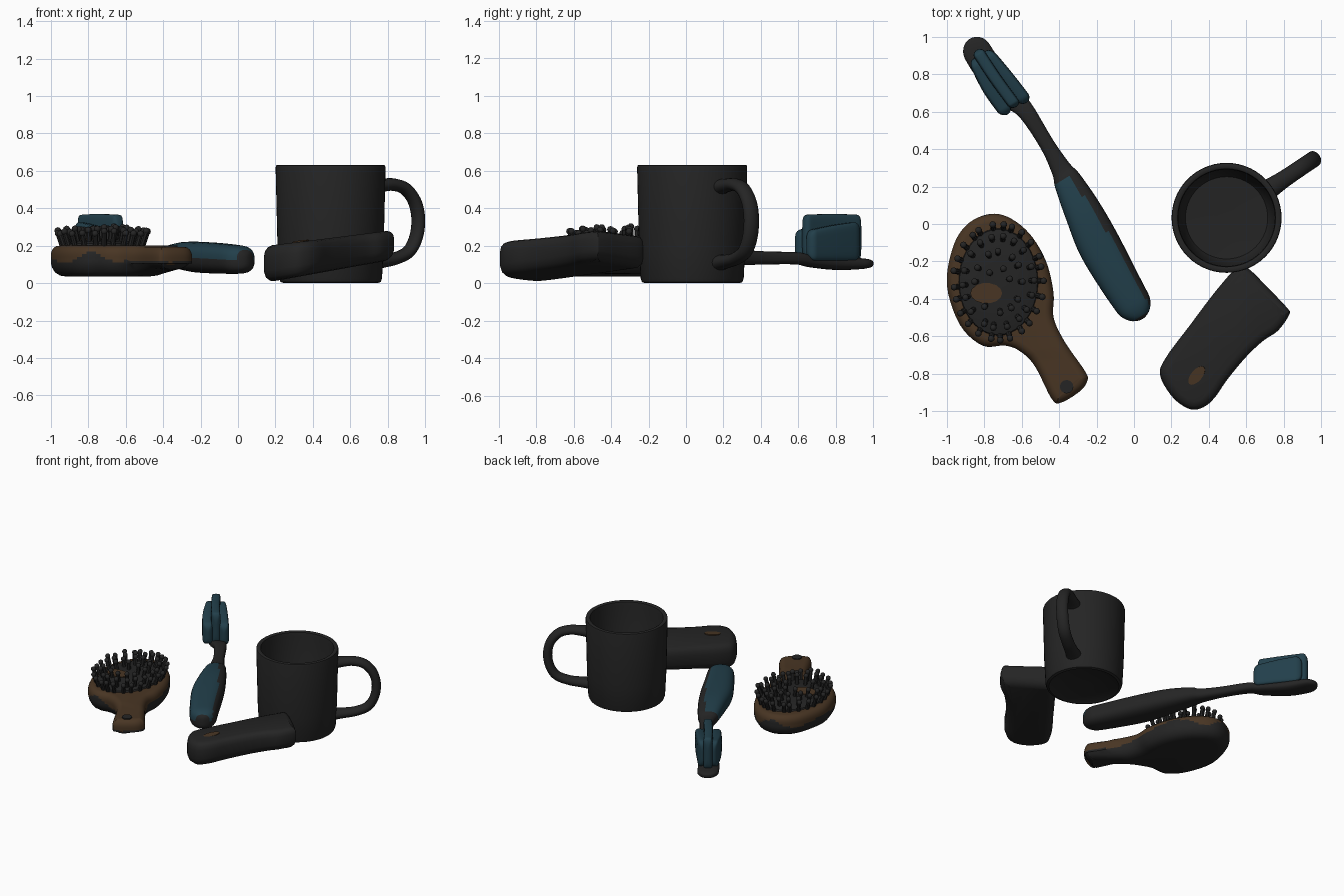
import bpy, bmesh, math, random
from mathutils import Vector, Matrix

if "Cube" in bpy.data.objects:
    bpy.data.objects.remove(bpy.data.objects["Cube"])

random.seed(4)


def material(name, rgb):
    m = bpy.data.materials.new(name)
    m.diffuse_color = (*rgb, 1)
    m.use_nodes = True
    m.node_tree.nodes["Principled BSDF"].inputs["Base Color"].default_value = m.diffuse_color
    return m


DARK = material("charcoal", (0.018, 0.018, 0.018))
TEAL = material("dark teal", (0.016, 0.050, 0.070))
BROWN = material("dark brown wood", (0.066, 0.036, 0.017))


def finish(name, bm, mats, rule=None):
    bmesh.ops.recalc_face_normals(bm, faces=bm.faces)
    if rule:
        for f in bm.faces:
            f.material_index = rule(f.calc_center_median(), f.normal)
    me = bpy.data.meshes.new(name)
    bm.to_mesh(me)
    bm.free()
    for m in mats:
        me.materials.append(m)
    ob = bpy.data.objects.new(name, me)
    bpy.context.collection.objects.link(ob)
    return ob


def skin(name, rings, mats, rule=None):
    """Bridge closed rings of points and cap both ends."""
    bm = bmesh.new()
    vs = [[bm.verts.new(p) for p in r] for r in rings]
    n = len(vs[0])
    for a, b in zip(vs, vs[1:]):
        for i in range(n):
            j = (i + 1) % n
            bm.faces.new((a[i], a[j], b[j], b[i]))
    bm.faces.new(vs[0])
    bm.faces.new(vs[-1])
    return finish(name, bm, mats, rule)


def smooth(pts, closed=True, k=5):
    """Catmull-Rom through the points."""
    pts = [Vector(p) for p in pts]
    n, out = len(pts), []
    get = (lambda i: pts[i % n]) if closed else (lambda i: pts[max(0, min(n - 1, i))])
    for i in range(n if closed else n - 1):
        a, b, c, d = (get(i + o) for o in (-1, 0, 1, 2))
        for s in range(k):
            t = s / k
            out.append(0.5 * (2 * b + (c - a) * t + (2 * a - 5 * b + 4 * c - d) * t * t
                              + (3 * b - a - 3 * c + d) * t ** 3))
    if not closed:
        out.append(pts[-1])
    return out


def slab(name, outline, profile, lift, mats, rule=None):
    """Outline given clockwise; profile rows are (inset, z); lift bends z over x, y."""
    o = smooth(outline)
    n = len(o)
    rings = []
    for inset, z in profile:
        ring = []
        for i in range(n):
            t = (o[(i + 2) % n] - o[i - 2]).normalized()
            p = o[i] + Vector((t.y, -t.x)) * inset
            ring.append((p.x, p.y, z + lift(p.x, p.y, z)))
        rings.append(ring)
    return skin(name, rings, mats, rule)


def lathe(name, cx, cy, prof, mats, sx=1, sy=1, n=56):
    rings = [[(cx + r * sx * math.cos(2 * math.pi * i / n),
               cy + r * sy * math.sin(2 * math.pi * i / n), z) for i in range(n)] for r, z in prof]
    return skin(name, rings, mats)


# ---- Mug with open top
MX, MY = 0.495, 0.033
lathe("mug_body", MX, MY,
      [(0.05, 0.006), (0.24, 0.006), (0.25, 0), (0.268, 0.006), (0.275, 0.025), (0.284, 0.2),
       (0.294, 0.618), (0.291, 0.629), (0.283, 0.632), (0.27, 0.632), (0.262, 0.627),
       (0.258, 0.6), (0.24, 0.1), (0.22, 0.06), (0.05, 0.05)], [DARK])

# ---- Mug handle swept in a tilted vertical plane
ang = math.radians(34)
D, S = Vector((math.cos(ang), math.sin(ang), 0)), Vector((-math.sin(ang), math.cos(ang), 0))
path = smooth([(0.27, 0.515), (0.33, 0.522), (0.40, 0.527), (0.48, 0.505), (0.54, 0.44), (0.565, 0.35),
               (0.553, 0.25), (0.505, 0.17), (0.42, 0.132), (0.34, 0.118), (0.262, 0.11)], False)
rings = []
for i, p in enumerate(path):
    t = (path[min(i + 1, len(path) - 1)] - path[max(i - 1, 0)]).normalized()
    flare = 1 + 0.35 * (i / (len(path) - 1) * 2 - 1) ** 6
    c = Vector((MX, MY, 0)) + D * p.x + Vector((0, 0, p.y))
    nrm = D * t.y - Vector((0, 0, t.x))
    rings.append([c + nrm * 0.033 * flare * math.cos(a) + S * 0.044 * flare * math.sin(a)
                  for a in [2 * math.pi * q / 16 for q in range(16)]])
skin("mug_handle", rings, [DARK])

# ---- Toothbrush: sections (t, offset, half width, bottom, top) along a straight axis
A = Vector((-0.878, 0.99, 0))
T, P = Vector((0.525, -0.851, 0)), Vector((0.851, 0.525, 0))


def spow(v, e):
    return math.copysign(abs(v) ** e, v)


def loft(name, keys, r0, r1, e, mats, rule=None, n=28):
    rows = smooth(keys, False, 6)
    t0, t1 = keys[0][0], keys[-1][0]
    ends = [1 - math.cos(q * math.pi / 16) for q in range(9)]
    ts = sorted({t0 + r0 * q for q in ends} | {t1 - r1 * q for q in ends}
                | {r[0] for r in rows if t0 + r0 < r[0] < t1 - r1})
    rings = []
    for t in ts:
        i = next((i for i in range(len(rows) - 2) if rows[i + 1][0] >= t), len(rows) - 2)
        a, b = rows[i], rows[i + 1]
        _, off, w, zb, zt = a.lerp(b, max(0, min(1, (t - a[0]) / (b[0] - a[0]))))
        d = min((t - t0) / r0, (t1 - t) / r1, 1)
        k = max(math.sqrt(max(0, 1 - (1 - d) ** 2)), 0.06)
        w *= k
        h = (zt - zb) / 2 * k ** 0.5
        c = A + T * t + Vector((0, 0, (zb + zt) / 2))
        rings.append([c + P * (off + w * spow(math.cos(q), e)) + Vector((0, 0, h * spow(math.sin(q), e)))
                      for q in [2 * math.pi * s / n for s in range(n)]])
    return skin(name, rings, mats, rule)


def grip_rule(c, nrm):
    t, u = (c - A).dot(T), (c - A).dot(P)
    return int(0.9 < t < 1.74 and c.z > 0.125 and u < 0.065 + 0.02 * math.sin((t - 0.9) * 3.6))


loft("toothbrush_body",
     [(0, 0, .075, .08, .13), (.2, 0, .077, .07, .14), (.4, .03, .062, .085, .15), (.5, .053, .046, .1, .165),
      (.7, .055, .04, .1, .17), (.85, .05, .055, .095, .18), (.92, .045, .075, .09, .2),
      (1.1, .03, .1, .07, .22), (1.3, .01, .115, .055, .22), (1.55, 0, .105, .05, .21),
      (1.76, 0, .09, .05, .195)], 0.08, 0.10, 0.75, [DARK, TEAL], grip_rule)
# central tall bristle ridge and lower bristle tufts on both sides
loft("bristle_ridge", [(.07, 0, .033, .12, .365), (.25, .005, .033, .12, .37), (.44, .02, .033, .12, .365)],
     0.03, 0.03, 0.35, [TEAL])
for side, nm in ((-1, "left"), (1, "right")):
    loft("bristle_tuft_" + nm,
         [(.10, side * .042, .03, .12, .33), (.28, side * .057 + .005, .036, .12, .31),
          (.45, side * .058 + .02, .038, .12, .28)], 0.05, 0.04, 0.45, [TEAL])

# ---- Hairbrush body: wood above, charcoal below
slab("hairbrush_body",
     [(-1, -.33), (-.97, -.13), (-.90, -.01), (-.79, .05), (-.68, .04), (-.56, -.05), (-.47, -.2), (-.43, -.37),
      (-.43, -.5), (-.37, -.63), (-.26, -.79), (-.25, -.84), (-.29, -.895), (-.39, -.955), (-.44, -.935),
      (-.53, -.76), (-.61, -.68), (-.69, -.65), (-.81, -.65), (-.93, -.54)],
     [(.085, .035), (.05, .04), (.022, .058), (.006, .085), (0, .11), (0, .125), (0, .14), (0, .155),
      (.004, .17), (.012, .185), (.028, .197), (.045, .2)],
     lambda x, y, z: (0.04 * max(0, min(1, (-.62 - y) / .2)) if z < 0.1 else -0.006 * (y < -.7)),
     [DARK, BROWN], lambda c, n: int(c.z > 0.138 + 0.028 * math.sin(22 * c.x) or (c.y < -.7 and c.z > .12)))

# cushion with bare wood patch and hanging hole
BX, BY = -0.725, -0.31
lathe("hairbrush_cushion", BX, BY, [(1, .19), (.97, .212), (.8, .225), (.5, .232), (.1, .235)],
      [DARK], 0.215, 0.29, 40)
lathe("cushion_patch", -0.79, -0.37, [(1, .231), (1, .2385), (.2, .2385)], [BROWN], 0.085, 0.055, 14)
lathe("hanging_hole", -0.36, -0.87, [(1, .193), (1, .201), (.2, .201)], [DARK], 0.036, 0.036, 16)

# bristle pins leaning outwards in rings
bm = bmesh.new()
for frac, count in ((.25, 5), (.52, 12), (.78, 18), (1, 25)):
    for i in range(count):
        a = 2 * math.pi * (i + random.uniform(-.2, .2)) / count + frac * 5
        p = Vector((BX + .215 * frac * math.cos(a), BY + .285 * frac * math.sin(a), .2))
        if abs(p.x + .79) < .08 and abs(p.y + .37) < .055:
            continue
        d = Vector((math.cos(a) * .35 * frac, math.sin(a) * .35 * frac, 1)).normalized()
        rot = d.to_track_quat('Z', 'Y').to_matrix().to_4x4()
        h = .098 - .022 * frac ** 2 + random.uniform(-.01, .01)
        bmesh.ops.create_cone(bm, cap_ends=True, segments=8, radius1=.015, radius2=.014, depth=h,
                              matrix=Matrix.Translation(p + d * h / 2) @ rot)
        bmesh.ops.create_icosphere(bm, subdivisions=2, radius=.018, matrix=Matrix.Translation(p + d * h))
finish("hairbrush_pins", bm, [DARK])

# ---- Tilted charcoal case leaning by the mug, with a small wood-coloured spot
slab("case_body",
     [(.14, -.81), (.17, -.715), (.30, -.54), (.42, -.38), (.53, -.25), (.57, -.225), (.62, -.245), (.72, -.345),
      (.82, -.45), (.83, -.485), (.77, -.57), (.69, -.625), (.6, -.71), (.5, -.83), (.43, -.93), (.37, -.98),
      (.3, -.99), (.21, -.93)],
     [(.06, .03), (.035, .035), (.012, .055), (0, .09), (0, .16), (.006, .19), (.02, .208), (.045, .217)],
     lambda x, y, z: (x - .3) * (.19 - .3 * z), [DARK])
spot = lathe("case_spot", 0, 0, [(1, -.004), (1, .004), (.2, .004)], [BROWN], 0.06, 0.03, 16)
spot.location = (0.335, -0.81, 0.221)
spot.rotation_euler = (0, -0.12, math.radians(50))

# smooth shading everywhere, sharp edges kept
bpy.ops.object.select_all(action='SELECT')
bpy.context.view_layer.objects.active = spot
bpy.ops.object.shade_smooth_by_angle(angle=math.radians(40))
